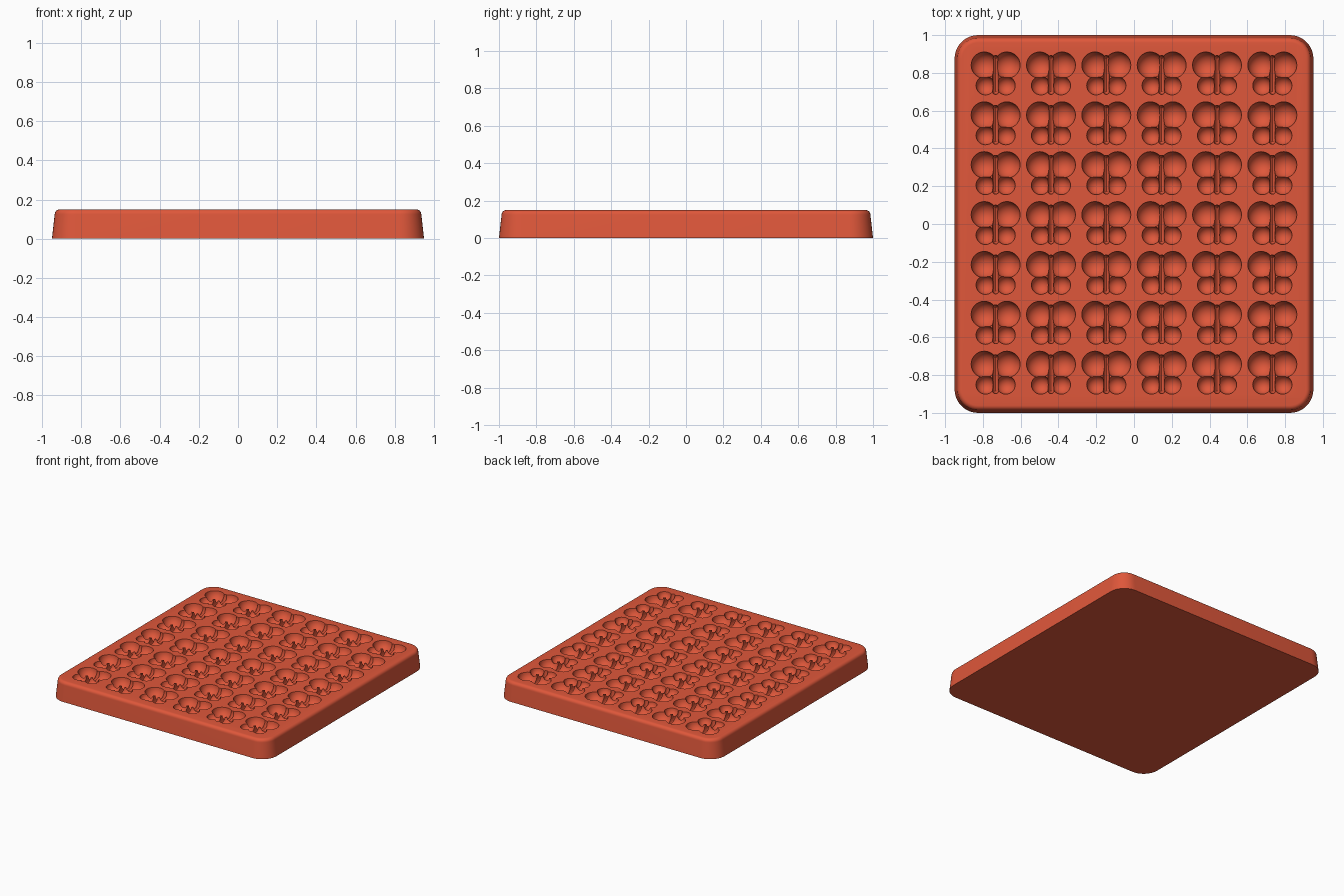
import bpy, bmesh, math
from mathutils import Matrix, Vector

old = bpy.data.objects.get("Cube")
if old:
    bpy.data.objects.remove(old, do_unlink=True)

HEIGHT = 0.15
COLS, ROWS = 6, 7
PITCH_X, PITCH_Y = 0.293, 0.264

terracotta = bpy.data.materials.new("terracotta_red")
terracotta.use_nodes = True
colour = (0.74, 0.096, 0.043, 1)
terracotta.diffuse_color = colour
terracotta.node_tree.nodes["Principled BSDF"].inputs["Base Color"].default_value = colour


def finish(name, bm):
    bmesh.ops.recalc_face_normals(bm, faces=bm.faces)
    mesh = bpy.data.meshes.new(name)
    bm.to_mesh(mesh)
    bm.free()
    mesh.materials.append(terracotta)
    obj = bpy.data.objects.new(name, mesh)
    bpy.context.collection.objects.link(obj)
    return obj


def rounded_ring(bm, inset, z, steps=10):
    """Rounded rectangle of vertices, pulled in by the inset."""
    radius = 0.125 - inset
    ring = []
    for quarter, (sx, sy) in enumerate([(1, 1), (-1, 1), (-1, -1), (1, -1)]):
        for i in range(steps + 1):
            a = (quarter + i / steps) * math.pi / 2
            ring.append(bm.verts.new((sx * 0.825 + radius * math.cos(a),
                                      sy * 0.875 + radius * math.sin(a), z)))
    return ring


# Tray: tapered wall with a rounded upper rim
bm = bmesh.new()
fillet = 0.026
profile = [(0, 0)]
for i in range(7):
    a = i / 6 * math.pi / 2
    profile.append((0.014 + fillet * (1 - math.cos(a)),
                    HEIGHT - fillet + fillet * math.sin(a)))
rings = [rounded_ring(bm, inset, z) for inset, z in profile]
for low, high in zip(rings, rings[1:]):
    for i in range(len(low)):
        j = (i + 1) % len(low)
        bm.faces.new((low[i], low[j], high[j], high[i]))
bm.faces.new(rings[0][::-1])
bm.faces.new(rings[-1])
tray = finish("butterfly_mould_tray", bm)


def cut_grid(name, bm, x, y):
    """Repeat a cutter over the grid and subtract it from the tray."""
    cutter = finish(name, bm)
    cutter.hide_render = True
    cutter.location = (x - PITCH_X * (COLS - 1) / 2,
                       y - PITCH_Y * (ROWS - 1) / 2, HEIGHT + 0.0007)
    for count, step in ((COLS, (PITCH_X, 0, 0)), (ROWS, (0, PITCH_Y, 0))):
        array = cutter.modifiers.new("repeat", 'ARRAY')
        array.use_relative_offset = False
        array.use_constant_offset = True
        array.constant_offset_displace = step
        array.count = count
    cut = tray.modifiers.new(name, 'BOOLEAN')
    cut.operation = 'DIFFERENCE'
    cut.solver = 'MANIFOLD'
    cut.object = cutter
    bpy.ops.object.modifier_apply(modifier=cut.name)
    bpy.data.objects.remove(cutter, do_unlink=True)


bpy.context.view_layer.objects.active = tray
tray.select_set(True)

# Wing hollows: a large upper and a small lower bowl on each side
for part, radius, x, y in (("upper_wing", 0.07, 0.06, 0.049),
                           ("lower_wing", 0.05, 0.054, -0.059)):
    for side, sign in (("left", 1), ("right", -1)):
        bm = bmesh.new()
        bmesh.ops.create_uvsphere(bm, u_segments=28, v_segments=14, radius=radius)
        cut_grid(f"{part}_{side}_cutter", bm, sign * x, y)

# Body hollow: a narrow, deep capsule between the wings
bm = bmesh.new()
bmesh.ops.create_uvsphere(bm, u_segments=20, v_segments=11, radius=0.017)
bm.transform(Matrix.Rotation(math.pi / 2, 4, 'X'))
for v in bm.verts:
    v.co.y += math.copysign(0.086, v.co.y)
    v.co.z *= 3.6
cut_grid("body_cutter", bm, 0, -0.003)

bpy.ops.object.shade_smooth_by_angle(angle=math.radians(30))
